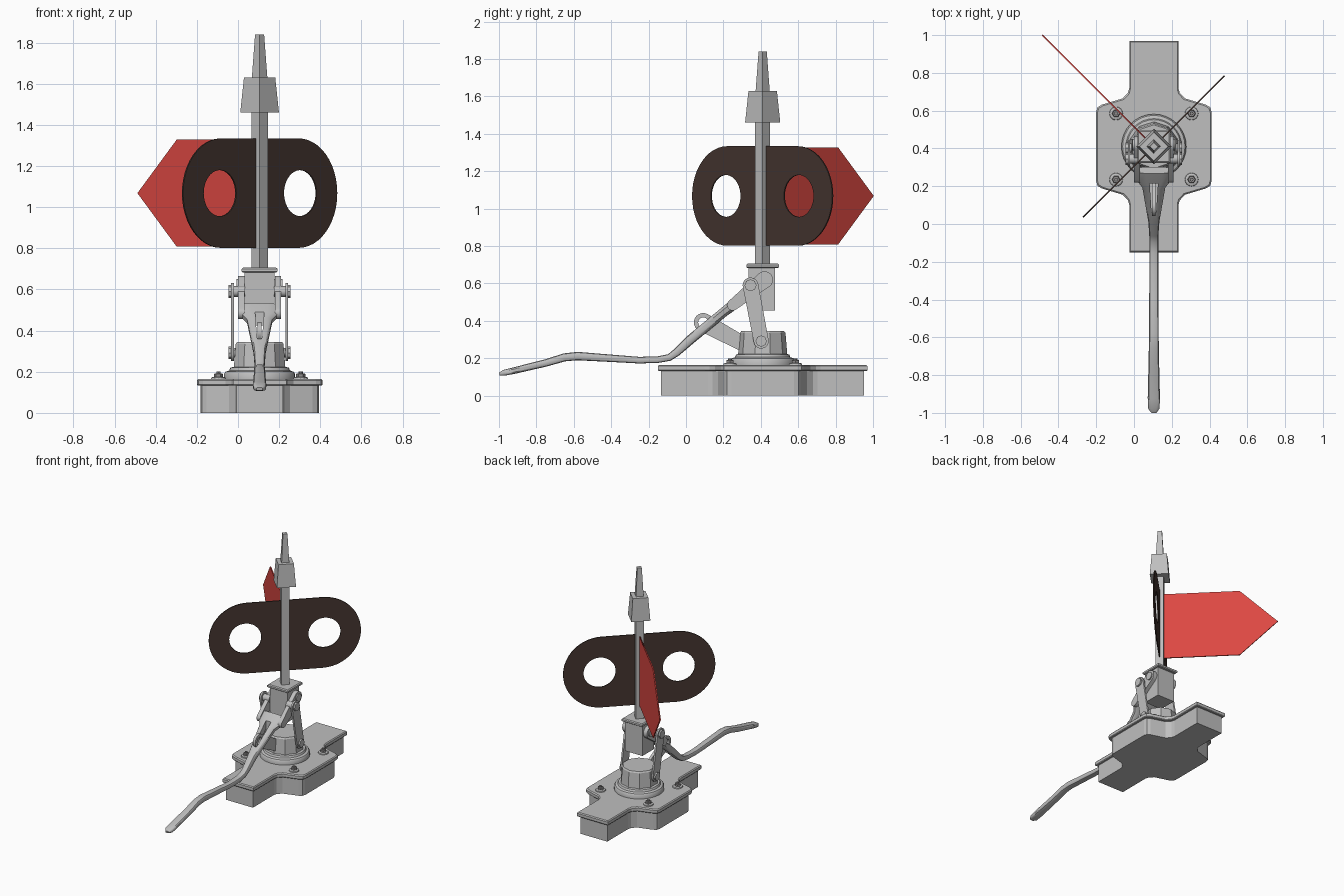
import bpy, bmesh, math
from mathutils import Matrix, Vector

if "Cube" in bpy.data.objects:
    bpy.data.objects.remove(bpy.data.objects["Cube"], do_unlink=True)

CX, CY = 0.105, 0.41          # axis of the mast


def material(name, rgb):
    m = bpy.data.materials.new(name)
    m.use_nodes = True
    m.diffuse_color = (*rgb, 1)
    m.node_tree.nodes["Principled BSDF"].inputs["Base Color"].default_value = (*rgb, 1)
    return m


GREY = material("grey_iron", (0.52, 0.52, 0.52))
DARK = material("dark_brown_paint", (0.06, 0.037, 0.03))
RED = material("red_paint", (0.72, 0.065, 0.055))
STEEL = material("bolt_steel", (0.28, 0.27, 0.27))


def add(name, mesh, mat, smooth=False):
    ob = bpy.data.objects.new(name, mesh)
    bpy.context.collection.objects.link(ob)
    mesh.materials.clear()
    mesh.materials.append(mat)
    if smooth:
        bpy.ops.object.select_all(action='DESELECT')
        ob.select_set(True)
        bpy.context.view_layer.objects.active = ob
        bpy.ops.object.shade_smooth_by_angle(angle=math.radians(35))
    return ob


def loft(name, rings, mat, smooth=False):
    """Skin a list of equal-length point rings and cap both ends."""
    bm = bmesh.new()
    rows = [[bm.verts.new(p) for p in ring] for ring in rings]
    n = len(rows[0])
    for a, b in zip(rows, rows[1:]):
        for i in range(n):
            j = (i + 1) % n
            bm.faces.new((a[i], a[j], b[j], b[i]))
    bm.faces.new(rows[0][::-1])
    bm.faces.new(rows[-1])
    bmesh.ops.recalc_face_normals(bm, faces=bm.faces)
    me = bpy.data.meshes.new(name)
    bm.to_mesh(me)
    bm.free()
    return add(name, me, mat, smooth)


def tower(name, steps, sides, mat, smooth=False, x=CX, y=CY, turn=0.0):
    """Stack of regular polygons given as (radius, z)."""
    rings = [[(x + r * math.cos(turn + math.tau * i / sides),
               y + r * math.sin(turn + math.tau * i / sides), z)
              for i in range(sides)] for r, z in steps]
    return loft(name, rings, mat, smooth)


def box(name, x0, x1, y0, y1, z0, z1, mat=GREY):
    return loft(name, [[(x0, y0, z), (x1, y0, z), (x1, y1, z), (x0, y1, z)]
                       for z in (z0, z1)], mat)


def arc(u, v, r, a0, a1, n):
    return [(u + r * math.cos(a0 + (a1 - a0) * i / n),
             v + r * math.sin(a0 + (a1 - a0) * i / n)) for i in range(n + 1)]


def capsule(u0, v0, r0, u1, v1, r1, n=12):
    d = math.atan2(v1 - v0, u1 - u0)
    q = math.pi / 2
    return arc(u0, v0, r0, d + q, d + 3 * q, n) + arc(u1, v1, r1, d - q, d + q, n)


def plate(name, loops, half, matrix, mat):
    """Flat plate with holes: filled outlines in (u, v), thickened both ways."""
    cu = bpy.data.curves.new(name, 'CURVE')
    cu.dimensions, cu.fill_mode, cu.extrude = '2D', 'BOTH', half
    for pts in loops:
        sp = cu.splines.new('POLY')
        sp.points.add(len(pts) - 1)
        for p, (u, v) in zip(sp.points, pts):
            p.co = (u, v, 0, 1)
        sp.use_cyclic_u = True
    tmp = bpy.data.objects.new(name + "_outline", cu)
    bpy.context.collection.objects.link(tmp)
    dg = bpy.context.evaluated_depsgraph_get()
    me = bpy.data.meshes.new_from_object(tmp.evaluated_get(dg))
    bpy.data.objects.remove(tmp, do_unlink=True)
    me.transform(matrix)
    bm = bmesh.new()
    bm.from_mesh(me)
    bmesh.ops.remove_doubles(bm, verts=bm.verts, dist=1e-5)
    bmesh.ops.recalc_face_normals(bm, faces=bm.faces)
    bm.to_mesh(me)
    bm.free()
    return add(name, me, mat)


def frame(u, v, origin):
    """Matrix mapping plate (u, v) axes to world directions."""
    u, v = Vector(u).normalized(), Vector(v).normalized()
    m = Matrix((u, v, u.cross(v))).transposed().to_4x4()
    return Matrix.Translation(origin) @ m


def side_plate(name, loops, x0, x1, mat=GREY):
    m = frame((0, 1, 0), (0, 0, 1), ((x0 + x1) / 2, 0, 0))
    return plate(name, loops, abs(x1 - x0) / 2, m, mat)


def pin(name, x0, x1, y, z, r, sides=16):
    rings = [[(x, y + b, z + c) for b, c in arc(0, 0, r, 0, math.tau, sides)[:-1]]
             for x in (x0, x1)]
    return loft(name, rings, GREY, sides > 8)


# Base: cross-shaped body and overhanging cover
quarter = [(.13, .56), (.13, .31), (.137, .285), (.165, .255), (.275, .222), (.298, .208), (.305, .185)]


def cross(inset, z):
    q = [(a - inset, b - inset) for a, b in quarter]
    pts = q + [(a, -b) for a, b in q[::-1]] + [(-a, -b) for a, b in q] + [(-a, b) for a, b in q[::-1]]
    return [(CX + a, CY + b, z) for a, b in pts]


loft("base_body", [cross(.017, 0), cross(.017, .135)], GREY)
loft("base_cover", [cross(.004, .132), cross(0, .137), cross(0, .158), cross(.006, .165)], GREY)

# Hold-down bolts
for sx in (-1, 1):
    for sy in (-1, 1):
        at = dict(x=CX + sx * .2, y=CY + sy * .175)
        tower("bolt_washer", [(.036, .164), (.034, .172), (.026, .175)], 16, GREY, **at)
        tower("bolt_nut", [(.022, .174), (.022, .189), (.018, .192)], 6, STEEL, **at)
        tower("bolt_stud", [(.01, .19), (.01, .2)], 8, STEEL, **at)

# Round flange and faceted drum
tower("flange", [(.172, .164), (.172, .19), (.165, .2), (.148, .206), (.142, .22), (.125, .224)],
      32, GREY, True)
tower("drum", [(.132, .215), (.122, .335), (.115, .345)], 10, GREY, turn=math.pi / 10)

# Crank housing under the mast
box("housing", CX - .073, CX + .073, .335, .475, .455, .69)
loft("housing_cap", [[(CX + a * w, CY + b * w, z) for a, b in ((-1, -1), (1, -1), (1, 1), (-1, 1))]
                     for w, z in ((.08, .682), (.087, .687), (.087, .7), (.08, .706))], GREY)

# Square mast, turned on edge, with lamp socket and tapered tip
tower("mast", [(.04, .7), (.04, 1.47)], 4, GREY)
tower("lamp_socket", [(.094, 1.46), (.076, 1.63)], 4, GREY)
tower("mast_tip", [(.038, 1.625), (.022, 1.84)], 4, GREY)

# Signal targets
pivot = (CX, CY, 1.068)
holes = [arc(s * .276, 0, .112, 0, math.tau, 40)[:-1] for s in (-1, 1)]
plate("oval_target", [capsule(-.264, 0, .266, .264, 0, .266, 24)] + holes,
      .004, frame((1, 1, 0), (0, 0, 1), pivot), DARK)
plate("arrow_target", [[(.02, -.26), (.566, -.26), (.836, 0), (.566, .26), (.02, .26)]],
      .004, frame((-1, 1, 0), (0, 0, 1), pivot), RED)

# Linkage on both sides
for s in (-1, 1):
    def X(d):
        return CX + s * d
    side_plate("link", [capsule(.345, .59, .042, .402, .292, .04)], X(.125), X(.138))
    side_plate("fork_ear", [capsule(.42, .62, .045, .25, .485, .03)], X(.074), X(.104))
    pin("upper_pin", X(.07), X(.142), .345, .59, .026)
    pin("upper_pin_head", X(.138), X(.15), .345, .59, .032, 8)
    pin("ear_pin", X(.06), X(.112), .42, .62, .03)
    pin("lower_pin", X(.09), X(.142), .402, .292, .024)
    pin("lower_pin_head", X(.138), X(.15), .402, .292, .03, 8)

# Latch eye reaching from the drum through the lever
side_plate("latch_eye", [capsule(.092, .392, .05, .31, .275, .04),
                         arc(.092, .392, .027, 0, math.tau, 20)[:-1]], CX - .01, CX + .01)

# Throw lever: (y, z, half width, half thickness) along its length
path = [(.285, .512, .098, .028), (.235, .472, .09, .028), (.2, .445, .062, .026),
        (.02, .297, .03, .026), (-.05, .232, .025, .022), (-.09, .204, .024, .019),
        (-.15, .193, .024, .018), (-.25, .19, .024, .018), (-.4, .2, .025, .02),
        (-.58, .212, .026, .023), (-.65, .205, .027, .022), (-.75, .175, .029, .02),
        (-.92, .134, .033, .018), (-.975, .122, .031, .016), (-.998, .116, .015, .008)]
rings = []
for i, (y, z, w, t) in enumerate(path):
    a, b = path[max(i - 1, 0)], path[min(i + 1, len(path) - 1)]
    d = Vector((0, b[0] - a[0], b[1] - a[1])).normalized()
    up = Vector((0, d.z, -d.y))
    ring = []
    for k in range(12):
        c, s = math.cos(math.tau * (k + .5) / 12), math.sin(math.tau * (k + .5) / 12)
        p = Vector((CX + w * math.copysign(abs(c) ** .6, c), y, z))
        ring.append(p + up * t * math.copysign(abs(s) ** .6, s))
    rings.append(ring)
lever = loft("throw_lever", rings, GREY, True)

# Slot for the latch eye
cutter = loft("slot_cutter", [[(CX - a, .06, z), (CX + a, .06, z), (CX + b, .215, z), (CX - b, .215, z)]
                              for z, a, b in ((.1, .012, .022), (.8, .012, .022))], GREY)
cutter.hide_render = True
cutter.hide_set(True)
cut = lever.modifiers.new("slot", 'BOOLEAN')
cut.operation, cut.object, cut.solver = 'DIFFERENCE', cutter, 'EXACT'
